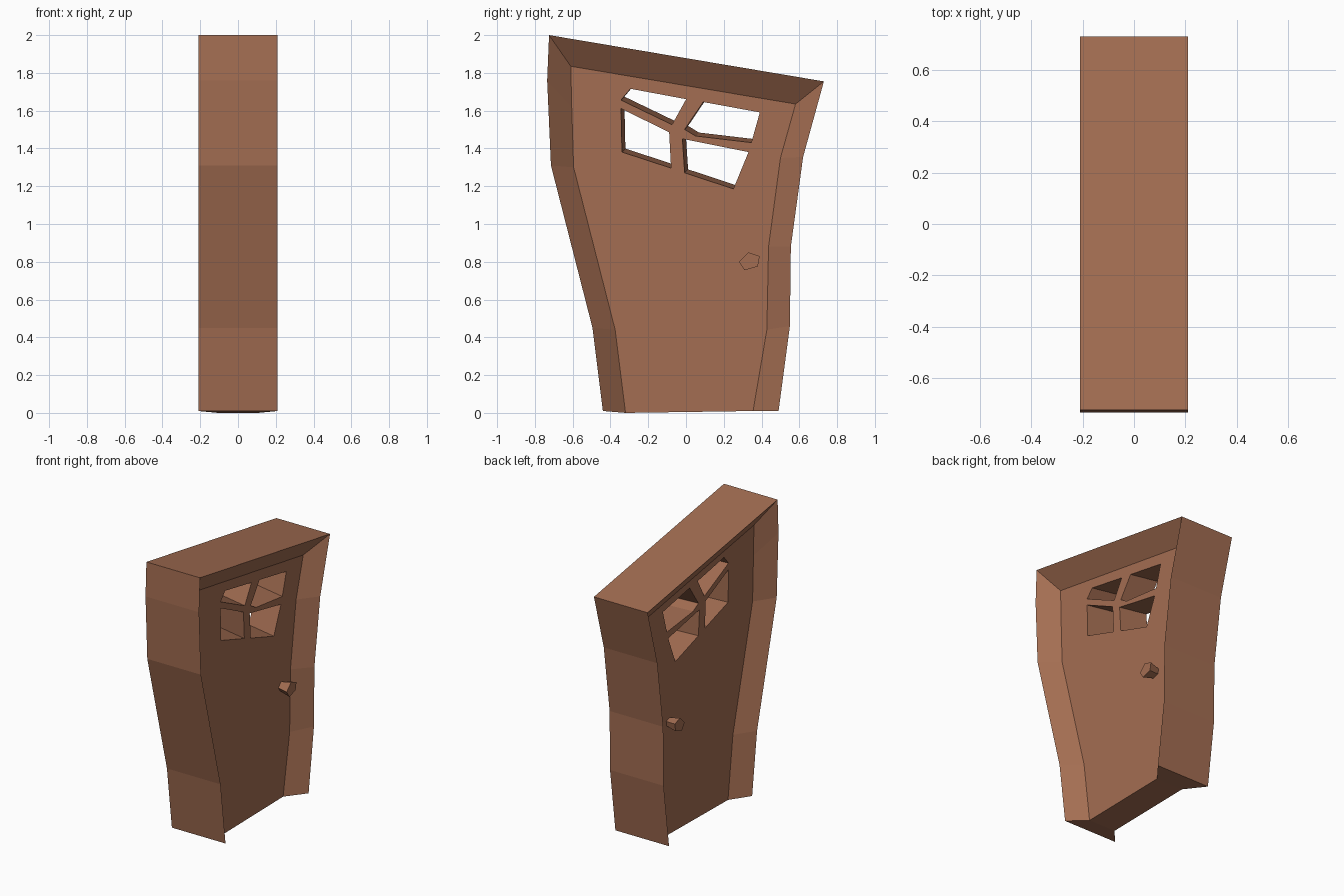
import bpy, bmesh

if "Cube" in bpy.data.objects:
    bpy.data.objects.remove(bpy.data.objects["Cube"])

HALF_FRAME, HALF_DOOR, KNOB_END = 0.21, 0.105, 0.185

wood = bpy.data.materials.new("brown_wood")
wood.diffuse_color = (0.37, 0.155, 0.085, 1)
wood.use_nodes = True
wood.node_tree.nodes["Principled BSDF"].inputs["Base Color"].default_value = wood.diffuse_color

# Crooked outlines (y, z), from the bottom left, over the top, to the bottom right
outer = [(-0.44, 0.01), (-0.495, 0.45), (-0.715, 1.31), (-0.735, 1.76), (-0.725, 2.0),
         (0.73, 1.755), (0.62, 1.355), (0.555, 0.88), (0.55, 0.46), (0.49, 0.01)]
inner = [(-0.32, 0.0), (-0.375, 0.44), (-0.595, 1.30), (-0.605, 1.62), (-0.61, 1.835),
         (0.58, 1.635), (0.50, 1.35), (0.437, 0.88), (0.428, 0.44), (0.355, 0.01)]
panes = [
    [(-0.345, 1.655), (-0.295, 1.715), (0.0, 1.66), (-0.075, 1.525)],
    [(0.09, 1.645), (0.39, 1.59), (0.345, 1.43), (0.05, 1.465), (-0.008, 1.50)],
    [(-0.345, 1.61), (-0.09, 1.485), (-0.08, 1.295), (-0.34, 1.38)],
    [(-0.02, 1.45), (0.33, 1.38), (0.25, 1.185), (-0.008, 1.27)],
]
knob = [(0.28, 0.80), (0.33, 0.85), (0.39, 0.83), (0.38, 0.775), (0.31, 0.755)]


def ring(bm, pts, x):
    return [bm.verts.new((x, y, z)) for y, z in pts]


def strip(bm, a, b, closed=False):
    for i in range(len(a) if closed else len(a) - 1):
        j = (i + 1) % len(a)
        bm.faces.new((a[i], a[j], b[j], b[i]))


def prism(bm, pts_a, xa, pts_b, xb):
    a, b = ring(bm, pts_a, xa), ring(bm, pts_b, xb)
    strip(bm, a, b, True)
    bm.faces.new(a)
    bm.faces.new(b)


def finish(bm, name):
    bmesh.ops.recalc_face_normals(bm, faces=bm.faces[:])
    me = bpy.data.meshes.new(name)
    bm.to_mesh(me)
    bm.free()
    me.materials.append(wood)
    ob = bpy.data.objects.new(name, me)
    bpy.context.collection.objects.link(ob)
    return ob


# Frame: deep outer wall, sloping in to the door on both sides
bm = bmesh.new()
loops = [ring(bm, outer, HALF_FRAME), ring(bm, inner, HALF_DOOR),
         ring(bm, inner, -HALF_DOOR), ring(bm, outer, -HALF_FRAME)]
for k in range(4):
    strip(bm, loops[k], loops[(k + 1) % 4])
for end in (0, -1):
    bm.faces.new([l[end] for l in loops])
finish(bm, "door_frame")

# Door slab with four window openings, slightly skewed through its thickness
bm = bmesh.new()
prism(bm, inner, HALF_DOOR, inner, -HALF_DOOR)
door = finish(bm, "door")

bm = bmesh.new()
for p in panes:
    back = [(y + 0.02, z + 0.02) for y, z in p]
    prism(bm, p, HALF_DOOR + 0.01, back, -HALF_DOOR - 0.01)
cutter = finish(bm, "window_cutter")
cutter.hide_render = True

mod = door.modifiers.new("windows", 'BOOLEAN')
mod.object = cutter
mod.operation = 'DIFFERENCE'
mod.solver = 'EXACT'
bpy.context.view_layer.objects.active = door
bpy.ops.object.modifier_apply(modifier=mod.name)
bpy.data.objects.remove(cutter)

# Five-sided knobs on both sides, flaring outwards
cy = sum(p[0] for p in knob) / 5
cz = sum(p[1] for p in knob) / 5
base = [(cy + (y - cy) * 0.6, cz + (z - cz) * 0.6) for y, z in knob]
for side, name in ((1, "right_knob"), (-1, "left_knob")):
    bm = bmesh.new()
    prism(bm, base, side * (HALF_DOOR - 0.01), knob, side * KNOB_END)
    finish(bm, name)
